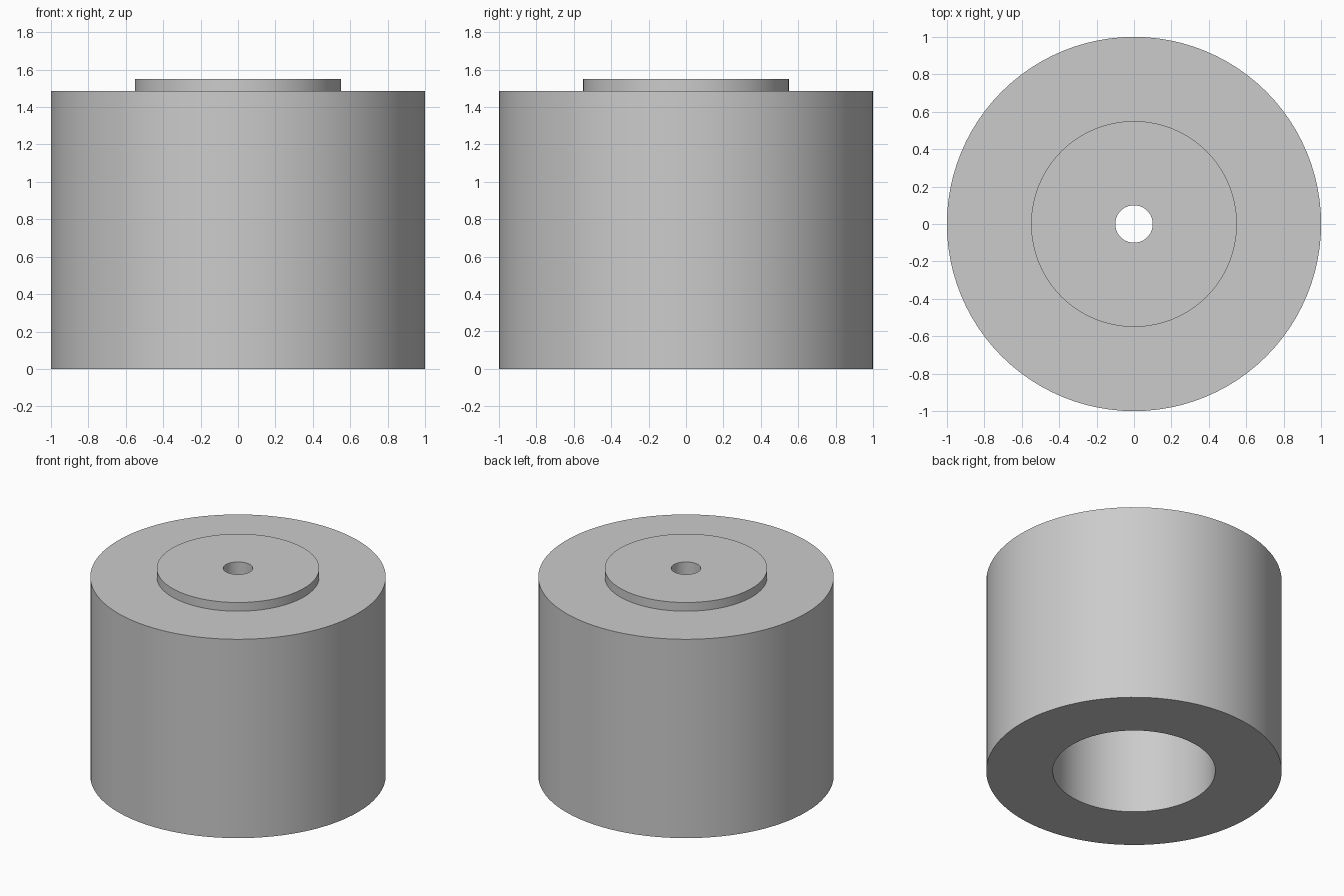
import bpy
import bmesh
from math import cos, sin, tau

SEGMENTS = 96

cube = bpy.data.objects.get("Cube")
if cube:
    bpy.data.objects.remove(cube, do_unlink=True)

grey = bpy.data.materials.new("plain grey")
grey.use_nodes = True
colour = (0.6, 0.6, 0.6, 1)
grey.diffuse_color = colour
grey.node_tree.nodes["Principled BSDF"].inputs["Base Color"].default_value = colour


def make_ring(name, inner, outer, bottom, top):
    """Turn a rectangular profile around z into a closed ring."""
    profile = [(inner, bottom), (outer, bottom), (outer, top), (inner, top)]
    bm = bmesh.new()
    rows = []
    for i in range(SEGMENTS):
        a = tau * i / SEGMENTS
        rows.append([bm.verts.new((r * cos(a), r * sin(a), z)) for r, z in profile])
    for i, row in enumerate(rows):
        following = rows[(i + 1) % SEGMENTS]
        for j in range(len(profile)):
            k = (j + 1) % len(profile)
            bm.faces.new((row[j], following[j], following[k], row[k]))
    bmesh.ops.recalc_face_normals(bm, faces=bm.faces)
    mesh = bpy.data.meshes.new(name)
    bm.to_mesh(mesh)
    bm.free()
    mesh.materials.append(grey)
    obj = bpy.data.objects.new(name, mesh)
    bpy.context.collection.objects.link(obj)
    bpy.ops.object.select_all(action="DESELECT")
    obj.select_set(True)
    bpy.context.view_layer.objects.active = obj
    bpy.ops.object.shade_smooth_by_angle()
    return obj


# Thick cylindrical body: outer shell around a flush inner sleeve
make_ring("outer_shell", 0.71, 1.0, 0, 1.485)
make_ring("inner_sleeve", 0.55, 0.71, 0, 1.485)

# Plug that closes the top of the bore, with a small centre hole
make_ring("end_plug", 0.1, 0.55, 1.35, 1.55)
